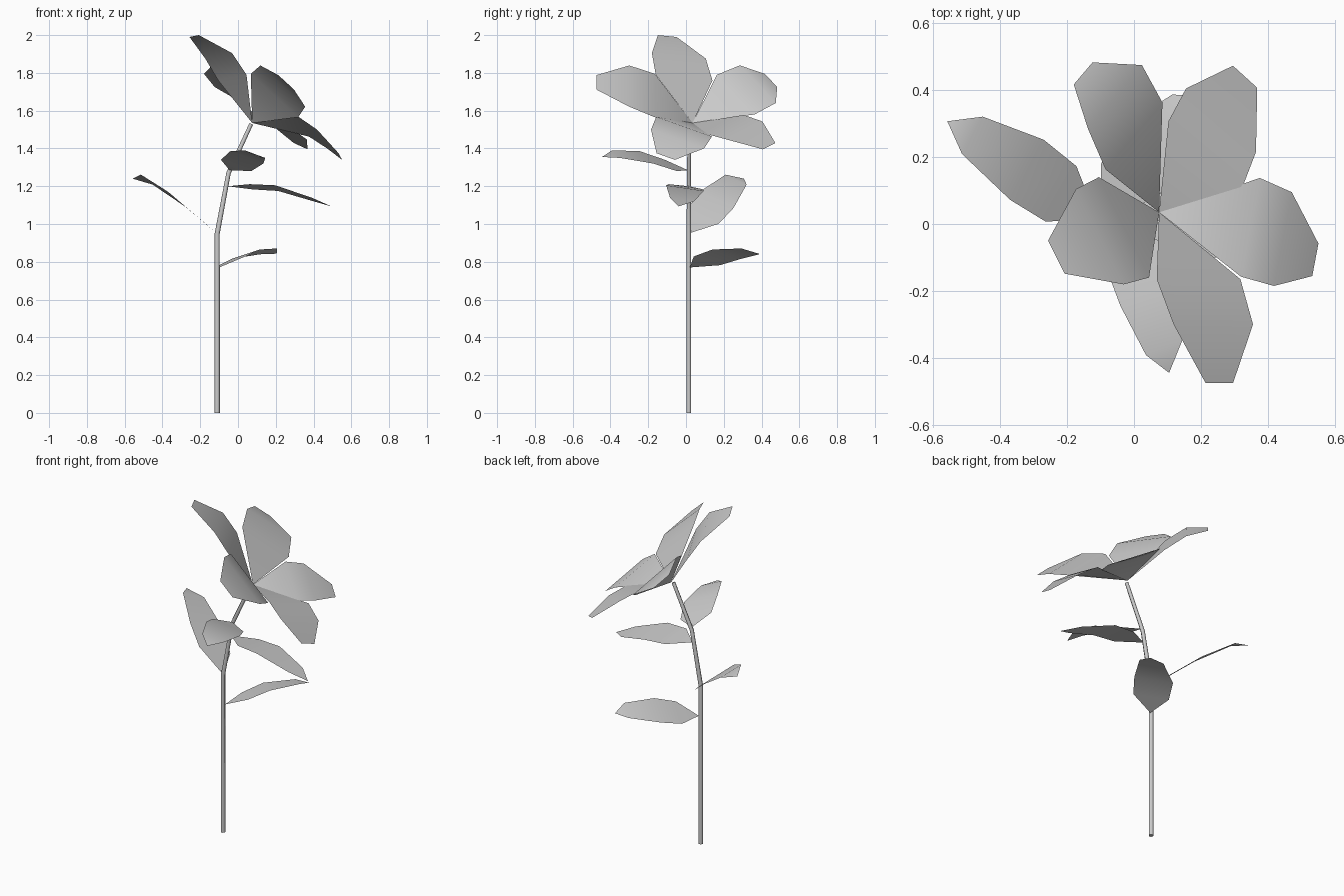
import bpy, bmesh
from mathutils import Vector

if "Cube" in bpy.data.objects:
    bpy.data.objects.remove(bpy.data.objects["Cube"])

PETAL_WIDTHS = (1.0, 0.95, 0.33)
LEAF_WIDTHS = (0.92, 1.0, 0.62)


def blade(name, base, spine, side, widths, tip=None):
    """Thin sheet: pointed base, rows across a bent spine, optional pointed tip."""
    bm = bmesh.new()
    side = Vector(side) / 2
    root = bm.verts.new(base)
    rows = [(bm.verts.new(Vector(p) + side * w), bm.verts.new(Vector(p) - side * w))
            for p, w in zip(spine, widths)]
    bm.faces.new((root, *rows[0]))
    for (a, b), (c, d) in zip(rows, rows[1:]):
        bm.faces.new((b, a, c, d))
    if tip:
        a, b = rows[-1]
        bm.faces.new((b, a, bm.verts.new(tip)))
    bm.normal_update()
    if sum(f.normal.z for f in bm.faces) < 0:
        bmesh.ops.reverse_faces(bm, faces=bm.faces)
    for f in bm.faces:
        f.smooth = True
    mesh = bpy.data.meshes.new(name)
    bm.to_mesh(mesh)
    bm.free()
    bpy.context.collection.objects.link(bpy.data.objects.new(name, mesh))


# Stem: tapered tube bending towards the bloom
curve = bpy.data.curves.new("stem", "CURVE")
curve.dimensions = "3D"
curve.bevel_depth = 0.014
curve.bevel_resolution = 1
curve.use_fill_caps = True
path = [(-0.11, 0.015, 0, 1), (-0.11, 0.015, 0.95, 0.95),
        (-0.05, 0.015, 1.27, 0.85), (0.07, 0.02, 1.53, 0.75)]
spline = curve.splines.new("POLY")
spline.points.add(len(path) - 1)
for pt, (x, y, z, r) in zip(spline.points, path):
    pt.co = (x, y, z, 1)
    pt.radius = r
bpy.context.collection.objects.link(bpy.data.objects.new("stem", curve))

# Petals: spine points relative to the bloom centre, then the full width vector
centre = Vector((0.075, 0.035, 1.535))
petals = {
    "petal_left": ([(-.105, -.045, .24), (-.177, -.073, .355), (-.307, -.134, .46)], (.15, -.3, .03)),
    "petal_back_left": ([(-.075, .228, .15), (-.132, .345, .205), (-.227, .415, .225)], (-.17, -.2, .21)),
    "petal_back_right": ([(.138, .172, -.008), (.185, .275, -.04), (.257, .405, -.123)], (-.22, .2, .1)),
    "petal_right": ([(.273, -.045, -.02), (.37, -.08, -.085), (.467, -.142, -.178)], (-.056, -.295, .105)),
    "petal_front": ([(.118, -.2, .145), (.162, -.335, .195), (.18, -.51, .215)], (-.25, 0, .23)),
}
for name, (spine, side) in petals.items():
    blade(name, centre, [centre + Vector(p) for p in spine], side, PETAL_WIDTHS)

# Leaves: base, spine, full width vector, tip
blade("leaf_left", (-.11, .015, .95),
      [(-.218, .09, 1.04), (-.32, .162, 1.128), (-.483, .265, 1.235)],
      (-.1, -.18, .085), LEAF_WIDTHS, (-.558, .307, 1.24))
blade("leaf_right", (-.055, .015, 1.2),
      [(.07, 0, 1.197), (.205, -.005, 1.19), (.4, -.022, 1.128)],
      (.015, .2, -.03), LEAF_WIDTHS, (.495, -.04, 1.093))
blade("leaf_low", (-.1, .02, .77),
      [(-.03, .11, .805), (.04, .215, .84), (.16, .34, .855)],
      (.15, -.15, .05), LEAF_WIDTHS, (.205, .385, .843))
blade("leaf_front", (-.045, .01, 1.285),
      [(-.01, -.08, 1.31), (.047, -.21, 1.353), (.09, -.37, 1.37)],
      (-.175, -.07, .065), LEAF_WIDTHS, (.105, -.445, 1.355))
